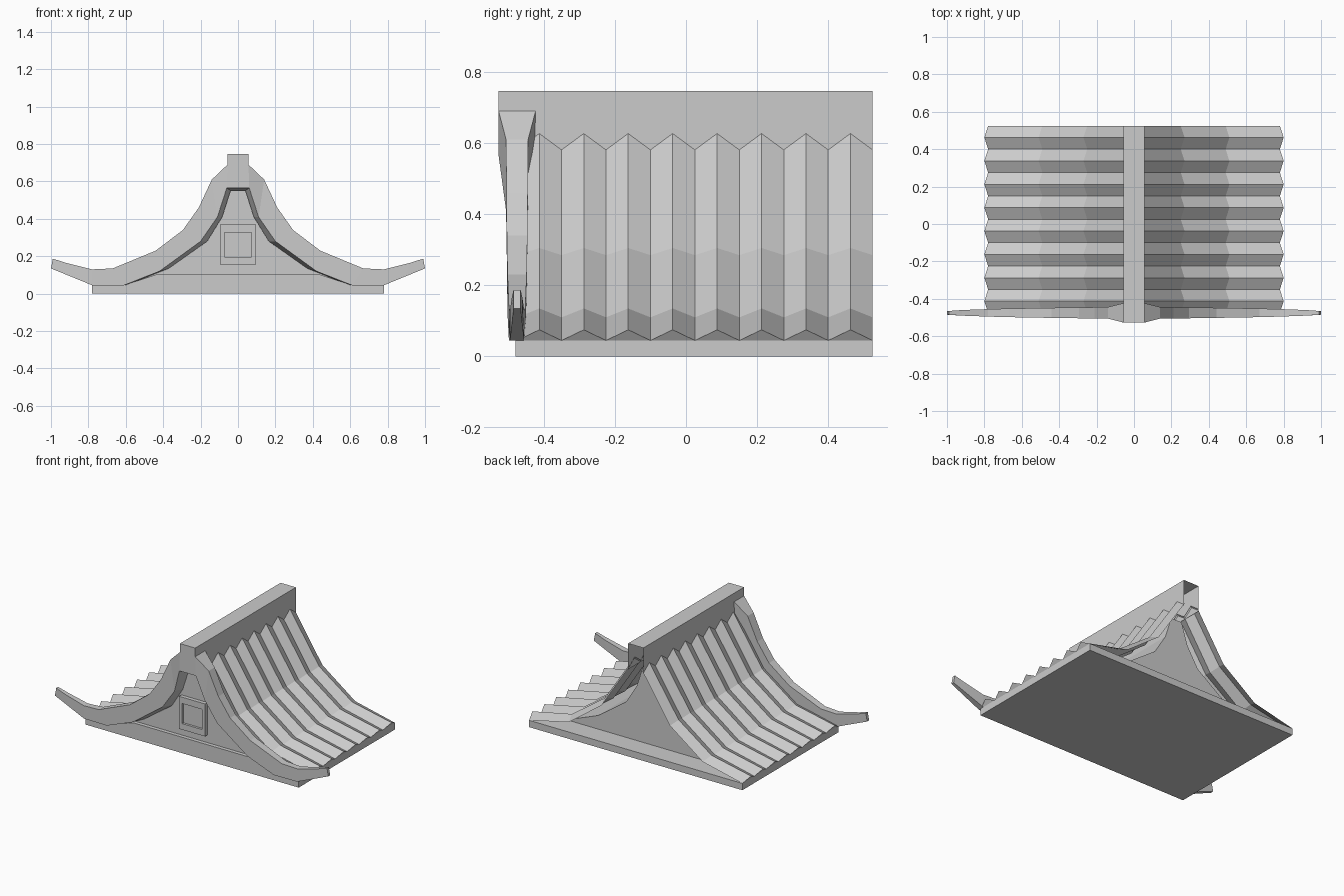
import bpy, bmesh

if "Cube" in bpy.data.objects:
    bpy.data.objects.remove(bpy.data.objects["Cube"])


def make_object(name, verts, faces, fix_normals=True):
    mesh = bpy.data.meshes.new(name)
    mesh.from_pydata(verts, [], faces)
    if fix_normals:
        bm = bmesh.new()
        bm.from_mesh(mesh)
        bmesh.ops.recalc_face_normals(bm, faces=bm.faces[:])
        bm.to_mesh(mesh)
        bm.free()
    ob = bpy.data.objects.new(name, mesh)
    bpy.context.collection.objects.link(ob)
    return ob


def mirror_x(ob):
    mod = ob.modifiers.new("mirror", 'MIRROR')
    mod.use_axis[0] = True
    mod.merge_threshold = 0.0005


def symmetric_prism(name, half, y0, y1):
    """Extrude an x-mirrored xz outline along y."""
    outline = half + [(-x, z) for x, z in reversed(half)]
    n = len(outline)
    verts = [(x, y, z) for y in (y0, y1) for x, z in outline]
    faces = [list(range(n)), list(range(n, 2 * n))]
    faces += [[i, (i + 1) % n, (i + 1) % n + n, i + n] for i in range(n)]
    return make_object(name, verts, faces)


# Base slab and raised front sill
symmetric_prism("base_slab", [(0.78, 0), (0.78, 0.045)], -0.48, 0.525)
symmetric_prism("front_sill", [(0.61, 0.045), (0.43, 0.105)], -0.48, -0.45)

# Gable core under the roof
symmetric_prism("gable_core", [(0.60, 0.045), (0.37, 0.135), (0.165, 0.28),
                               (0.085, 0.41), (0.04, 0.552)], -0.455, 0.39)

# Corrugated roof slope, alternating valley and peak profiles
valley = [(0.05, 0.59), (0.25, 0.285), (0.49, 0.11), (0.78, 0.045), (0.78, 0.045)]
peak = [(0.05, 0.636), (0.27, 0.305), (0.51, 0.135), (0.80, 0.075), (0.78, 0.045)]
rows, step = 17, 0.0625
verts = [(x, -0.475 + i * step, z) for i in range(rows)
         for x, z in (peak if i % 2 else valley)]
faces = []
for i in range(rows - 1):
    for j in range(4):
        a, b = i * 5 + j, (i + 1) * 5 + j
        if j < 3:
            faces.append((a, a + 1, b + 1, b))
        else:  # triangular eave closure
            faces.append((a, a + 1, b + 1) if i % 2 else (a + 1, b + 1, b))
mirror_x(make_object("corrugated_roof", verts, faces, False))

# Ridge cap, open underneath and at the back
x, y0, y1, z0, z1 = 0.056, -0.527, 0.525, 0.575, 0.747
verts = [(sx, y, z) for y in (y0, y1)
         for sx, z in ((-x, z0), (-x, z1), (x, z1), (x, z0))]
make_object("ridge_cap", verts, [(0, 1, 2, 3), (0, 4, 5, 1), (1, 5, 6, 2), (2, 6, 7, 3)], False)

# Curved bargeboard: outer edge, front inner edge, back inner edge, half thickness
outer = [(0, 0.69), (0.056, 0.69), (0.14, 0.61), (0.21, 0.46), (0.295, 0.34),
         (0.44, 0.23), (0.67, 0.135), (0.78, 0.13), (0.92, 0.165), (0.99, 0.187)]
inner_front = [(0, 0.565), (0.06, 0.565), (0.11, 0.41), (0.155, 0.345), (0.20, 0.28),
               (0.42, 0.12), (0.61, 0.045), (0.78, 0.045), (0.89, 0.09), (1.0, 0.135)]
inner_back = [(0, 0.55), (0.038, 0.55), (0.085, 0.41), (0.125, 0.345), (0.165, 0.28),
              (0.37, 0.135), (0.59, 0.047), (0.78, 0.045), (0.89, 0.09), (1.0, 0.135)]
half = [0.052, 0.052, 0.031, 0.03, 0.029, 0.027, 0.023, 0.02, 0.015, 0.01]
yc, verts, faces = -0.475, [], []
for o, f, b, h in zip(outer, inner_front, inner_back, half):
    verts += [(o[0], yc - h, o[1]), (f[0], yc - h, f[1]),
              (b[0], yc + h, b[1]), (o[0], yc + h, o[1])]
for i in range(len(outer) - 1):
    for k in range(4):
        a, c = i * 4 + k, i * 4 + (k + 1) % 4
        faces.append((a, c, c + 4, a + 4))
faces.append(tuple(range(len(verts) - 4, len(verts))))
mirror_x(make_object("bargeboard", verts, faces))

# Gable window: raised frame with a recessed pane
verts = []
for hx, z0, z1, y in ((0.095, 0.155, 0.37, -0.45), (0.095, 0.155, 0.37, -0.48),
                      (0.073, 0.195, 0.328, -0.48), (0.073, 0.195, 0.328, -0.465)):
    verts += [(-hx, y, z0), (hx, y, z0), (hx, y, z1), (-hx, y, z1)]
faces = [(r * 4 + k, r * 4 + (k + 1) % 4, r * 4 + 4 + (k + 1) % 4, r * 4 + 4 + k)
         for r in range(3) for k in range(4)]
faces.append((12, 13, 14, 15))
make_object("gable_window", verts, faces, False)
